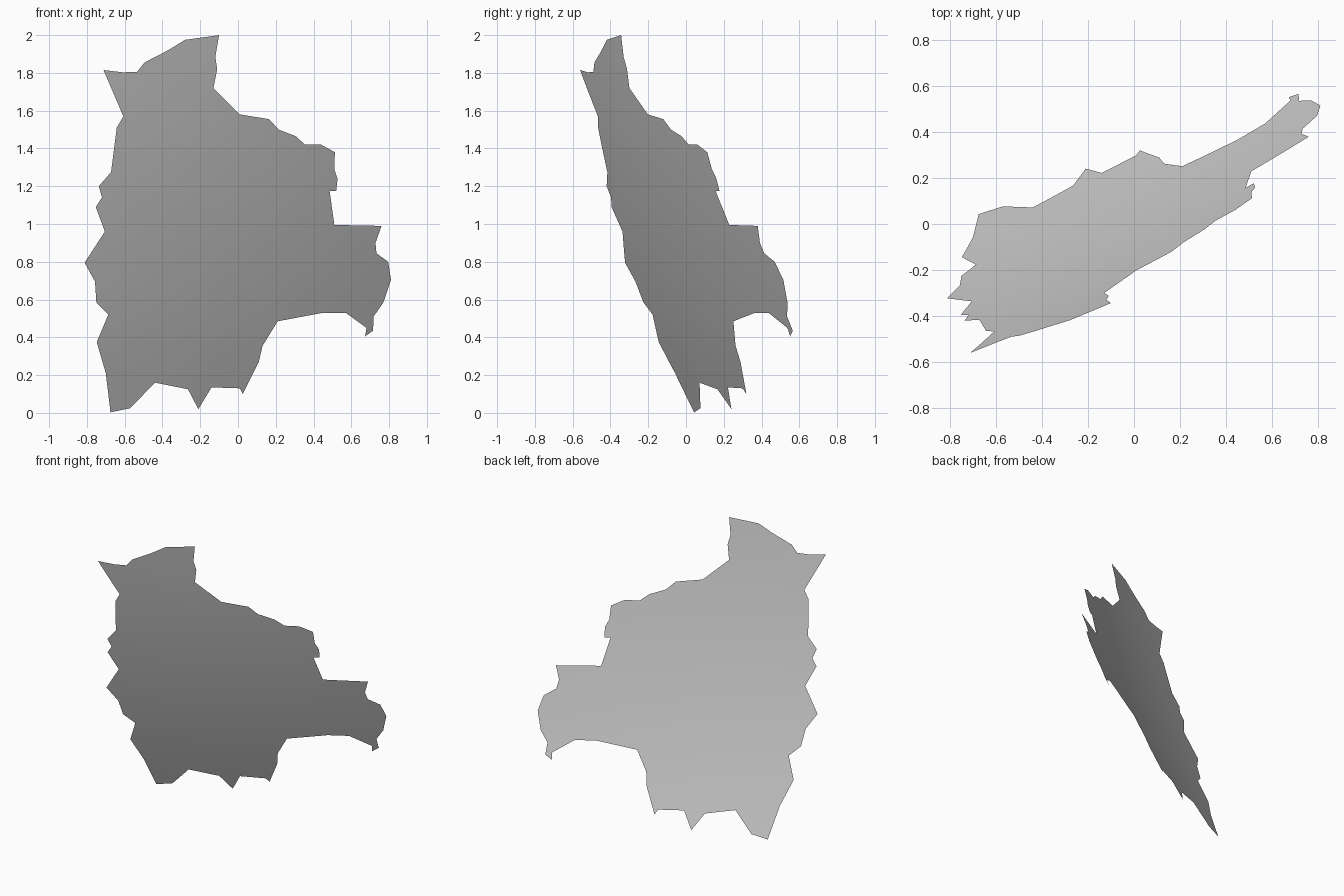
import bpy, bmesh, math

# Curved sheet cut from a large sphere, with a jagged outline (front view x, z)
R, CX, CY, CZ = 9.05, -3.81, 7.77, 3.52
OUTLINE = [
    (-.10, 2.0), (-.12, 1.885), (-.11, 1.82), (-.13, 1.72), (.01, 1.58),
    (.165, 1.555), (.215, 1.50), (.305, 1.465), (.355, 1.42), (.44, 1.42),
    (.513, 1.38), (.51, 1.29), (.527, 1.24), (.52, 1.175), (.485, 1.175),
    (.51, .995), (.76, .99), (.728, .90), (.733, .845), (.795, .80),
    (.81, .705), (.77, .585), (.718, .51), (.715, .435), (.673, .405),
    (.68, .45), (.57, .53), (.45, .53), (.21, .485), (.13, .355),
    (.11, .27), (.025, .10), (.01, .13), (-.14, .135), (-.21, .02),
    (-.265, .125), (-.44, .16), (-.57, .025), (-.675, .003), (-.70, .21),
    (-.748, .375), (-.687, .52), (-.75, .585), (-.757, .695), (-.812, .795),
    (-.705, .96), (-.753, 1.09), (-.72, 1.14), (-.737, 1.20), (-.672, 1.275),
    (-.642, 1.51), (-.607, 1.57), (-.712, 1.815), (-.61, 1.803), (-.535, 1.805),
    (-.495, 1.855), (-.37, 1.92), (-.28, 1.975),
]

bm = bmesh.new()
verts = [bm.verts.new((x, 0, z)) for x, z in OUTLINE]
bm.faces.new(verts)

# Slice the flat shape into a grid so it can follow the curve
def slice_at(co, normal):
    geom = bm.verts[:] + bm.edges[:] + bm.faces[:]
    bmesh.ops.bisect_plane(bm, geom=geom, dist=1e-5, plane_co=co, plane_no=normal)

for i in range(1, 14):
    slice_at((0, 0, i / 7 + .0013), (0, 0, 1))
for i in range(-5, 6):
    slice_at((i / 7 + .0013, 0, 0), (1, 0, 0))
bmesh.ops.triangulate(bm, faces=bm.faces[:])

# Push every point back onto the sphere
for v in bm.verts:
    v.co.y = CY - math.sqrt(R * R - (v.co.x - CX) ** 2 - (v.co.z - CZ) ** 2)
bm.normal_update()
for f in bm.faces:
    if f.normal.y > 0:
        f.normal_flip()
    f.smooth = True

mesh = bpy.data.meshes.new("map_region")
bm.to_mesh(mesh)
bm.free()
bpy.context.collection.objects.link(bpy.data.objects.new("map_region", mesh))
